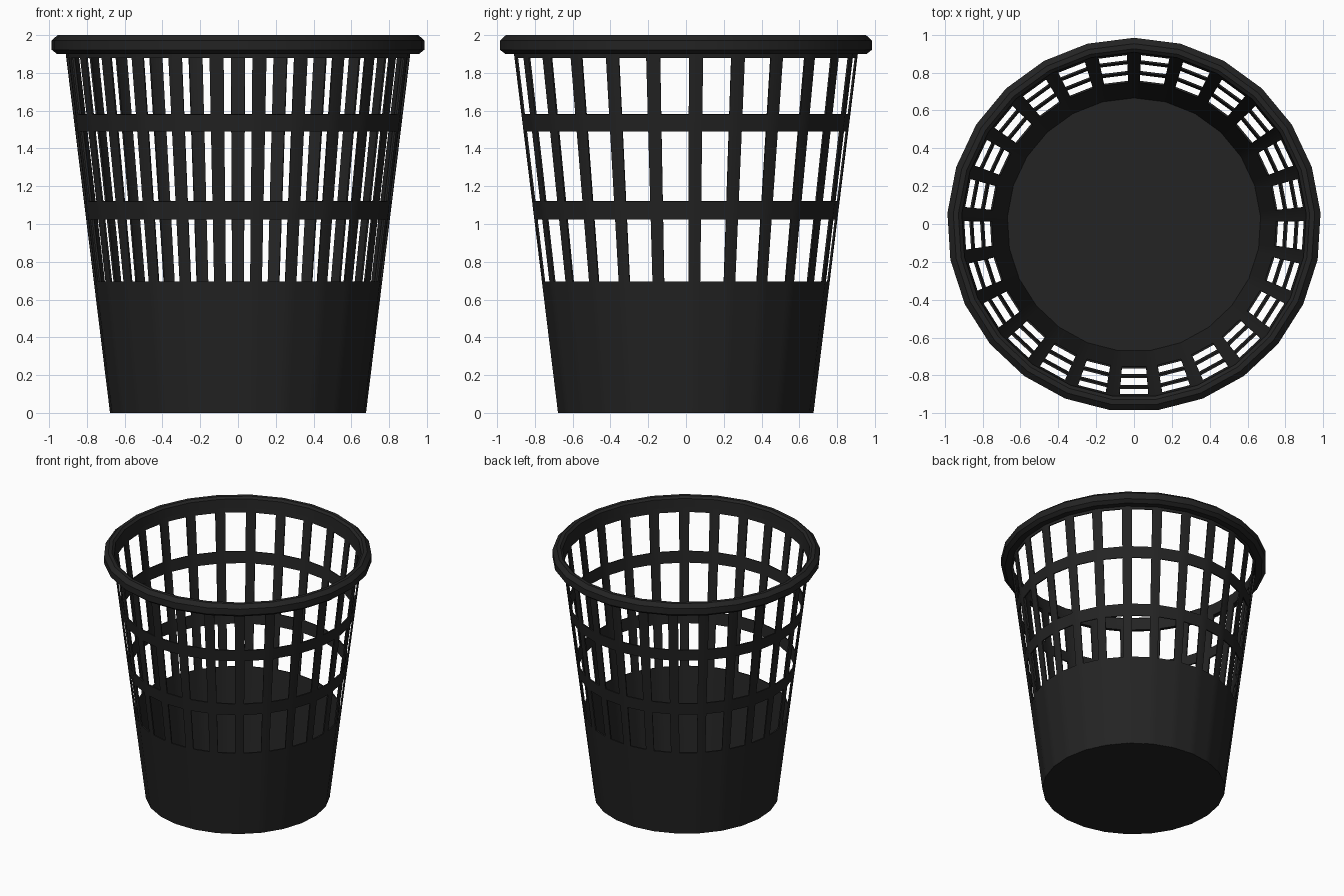
import bpy, bmesh, math

if "Cube" in bpy.data.objects:
    bpy.data.objects.remove(bpy.data.objects["Cube"], do_unlink=True)

SIDES = 25          # facets, one bar at each corner
BAR = 1 / 6         # part of a facet taken by each half bar
SHIFT = -0.004      # centres the odd-sided outline

plastic = bpy.data.materials.new("black_plastic")
plastic.use_nodes = True
colour = (0.017, 0.017, 0.017, 1)
plastic.diffuse_color = colour
plastic.node_tree.nodes["Principled BSDF"].inputs["Base Color"].default_value = colour


def corner(i):
    a = math.pi / 2 + math.tau * i / SIDES
    return math.cos(a), math.sin(a)


def outline(cuts):
    """Unit polygon points, each facet divided at the given fractions."""
    pts = []
    for i in range(SIDES):
        (ax, ay), (bx, by) = corner(i), corner(i + 1)
        pts += [(ax + (bx - ax) * t, ay + (by - ay) * t) for t in cuts]
    return pts


def loft(name, profile, cuts, closed=False, skip=lambda col, row: False):
    """Sweep a (radius, z) profile round the outline, leaving out skipped faces."""
    bm = bmesh.new()
    pts = outline(cuts)
    rows = [[bm.verts.new((r * x, r * y + SHIFT, z)) for x, y in pts] for r, z in profile]
    count = len(rows) if closed else len(rows) - 1
    for j in range(count):
        low, high = rows[j], rows[(j + 1) % len(rows)]
        for i in range(len(pts)):
            k = (i + 1) % len(pts)
            if not skip(i, j):
                bm.faces.new((low[i], low[k], high[k], high[i]))
    mesh = bpy.data.meshes.new(name)
    bm.to_mesh(mesh)
    bm.free()
    mesh.materials.append(plastic)
    obj = bpy.data.objects.new(name, mesh)
    bpy.context.collection.objects.link(obj)
    return obj


def select(obj):
    bpy.ops.object.select_all(action='DESELECT')
    obj.select_set(True)
    bpy.context.view_layer.objects.active = obj


def smooth(obj):
    select(obj)
    bpy.ops.object.shade_smooth_by_angle(angle=math.radians(30))


# Tapered wall: solid base, then three rows of windows between hoops
levels = [0, 0.695, 1.025, 1.12, 1.49, 1.58, 1.88, 1.92]
wall = loft("basket_wall", [(0.679 + 0.1235 * z, z) for z in levels],
            (0, BAR, 1 - BAR),
            skip=lambda col, row: col % 3 == 1 and row in (1, 3, 5))
shell = wall.modifiers.new("thickness", 'SOLIDIFY')
shell.thickness = 0.01
shell.offset = -1
select(wall)
bpy.ops.object.modifier_apply(modifier=shell.name)
smooth(wall)

# Rolled rim
rim = loft("rim", [(0.904, 1.9), (0.96, 1.9), (0.988, 1.922), (0.988, 1.972),
                   (0.957, 2.0), (0.93, 2.0), (0.912, 1.985)], (0,), closed=True)
smooth(rim)

# Floor disc
bpy.ops.mesh.primitive_cylinder_add(vertices=SIDES, radius=0.676, depth=0.012,
                                    location=(0, SHIFT, 0.006))
floor = bpy.context.object
floor.name = "floor"
floor.data.materials.append(plastic)
smooth(floor)
